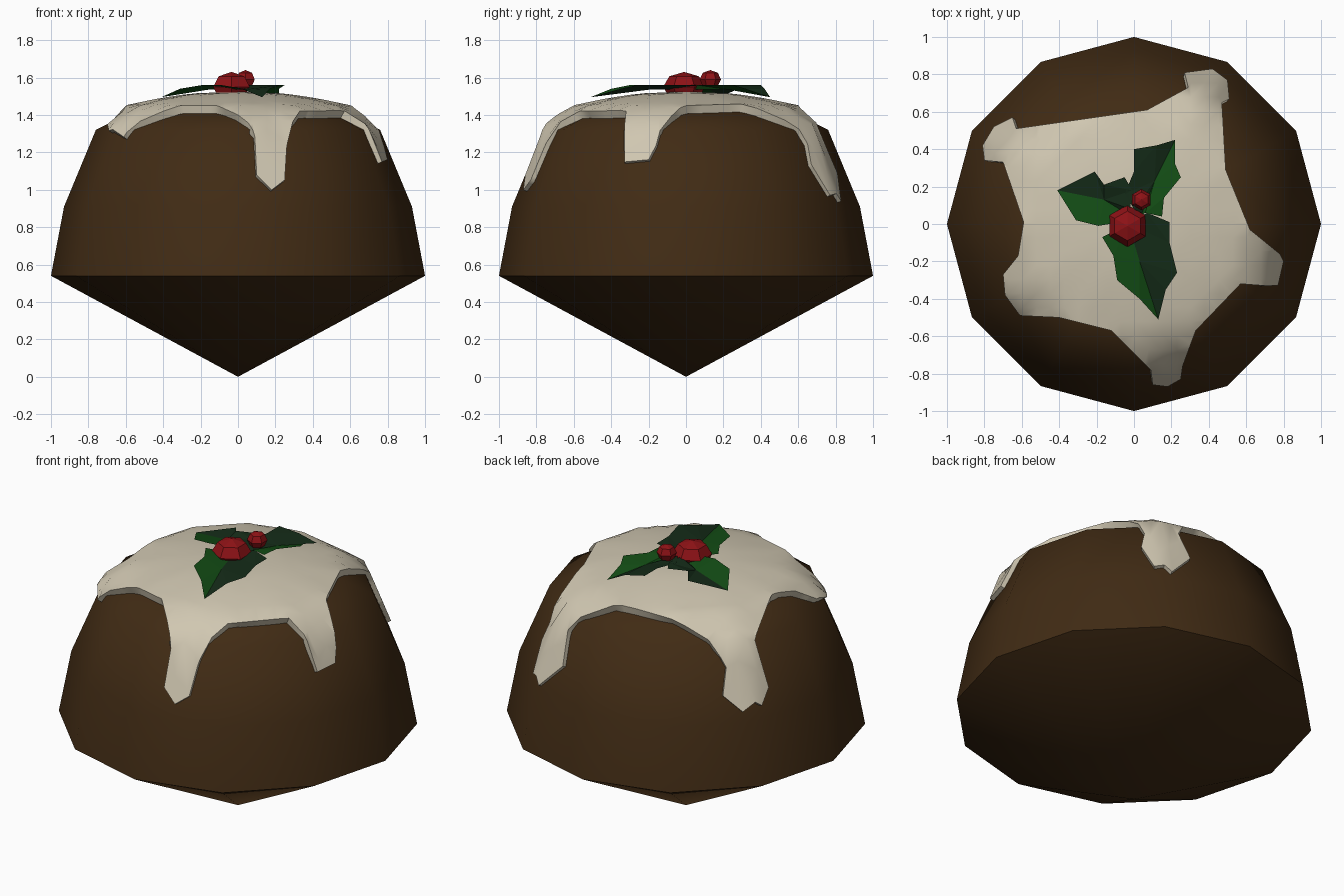
import bpy, bmesh, math
from mathutils import Vector

old = bpy.data.objects.get("Cube")
if old:
    bpy.data.objects.remove(old, do_unlink=True)


def material(name, rgb):
    mat = bpy.data.materials.new(name)
    mat.use_nodes = True
    colour = (*rgb, 1)
    mat.diffuse_color = colour
    shader = next(n for n in mat.node_tree.nodes if n.type == 'BSDF_PRINCIPLED')
    shader.inputs["Base Color"].default_value = colour
    return mat


SPONGE = material("dark brown sponge", (.052, .024, .007))
CREAM = material("cream icing", (.63, .57, .44))
BRIGHT = material("bright leaf green", (.006, .07, .007))
DARK = material("dark leaf green", (.007, .024, .009))
RED = material("berry red", (.27, .006, .008))


def finish(bm, name, mats):
    mesh = bpy.data.meshes.new(name)
    bm.to_mesh(mesh)
    bm.free()
    for mat in mats:
        mesh.materials.append(mat)
    obj = bpy.data.objects.new(name, mesh)
    bpy.context.collection.objects.link(obj)
    return obj


def activate(obj):
    bpy.ops.object.select_all(action='DESELECT')
    obj.select_set(True)
    bpy.context.view_layer.objects.active = obj


def smooth(obj, degrees):
    activate(obj)
    bpy.ops.object.shade_smooth_by_angle(angle=math.radians(degrees))


# Pudding: twelve-sided dome on a shallow point
SIDES = 12
profile = [(0, 0), (1, .54), (.93, .91), (.76, 1.32), (.58, 1.41), (.4, 1.46), (0, 1.49)]
bm = bmesh.new()
line = [bm.verts.new((r, 0, z)) for r, z in profile]
edges = [bm.edges.new(pair) for pair in zip(line, line[1:])]
bmesh.ops.spin(bm, geom=line + edges, cent=(0, 0, 0), axis=(0, 0, 1),
               angle=math.tau, steps=SIDES)
bmesh.ops.remove_doubles(bm, verts=bm.verts, dist=.001)
bmesh.ops.recalc_face_normals(bm, faces=bm.faces)
smooth(finish(bm, "pudding", [SPONGE]), 45)

# Icing: flat drip outline, cut into a grid and draped over the dome
icing_profile = [(0, 1.525), (.25, 1.515), (.42, 1.49), (.61, 1.45), (.78, 1.345), (.95, .92)]


def icing_height(x, y):
    step = math.tau / SIDES
    turn = math.atan2(y, x) % step - step / 2
    r = math.hypot(x, y) * math.cos(turn) / math.cos(step / 2)
    for (r0, z0), (r1, z1) in zip(icing_profile, icing_profile[1:]):
        if r <= r1:
            break
    return z0 + (z1 - z0) * (r - r0) / (r1 - r0)


outline = [(27, 81), (42, 83), (50, 77), (51, 67), (47, 65), (49, 29), (62, -3),
           (78, -16), (80, -20), (77, -33), (70, -33), (57, -32), (33, -57),
           (26, -76), (25, -83), (18, -87), (10, -86), (9, -78), (-12, -57),
           (-40, -50), (-61, -49), (-69, -38), (-70, -27), (-62, -17), (-59, 1),
           (-70, 33), (-80, 34), (-81, 42), (-75, 52), (-65, 57), (-63, 51),
           (7, 61), (29, 73)]
bm = bmesh.new()
bm.faces.new([bm.verts.new((x / 100, y / 100, 0)) for x, y in reversed(outline)])
for axis in (Vector((1, 0, 0)), Vector((0, 1, 0))):
    for i in range(-12, 13):
        bmesh.ops.bisect_plane(bm, geom=bm.verts[:] + bm.edges[:] + bm.faces[:],
                               plane_co=axis * (i * .075 + .004), plane_no=axis)
bmesh.ops.triangulate(bm, faces=bm.faces)
for v in bm.verts:
    v.co.z = icing_height(v.co.x, v.co.y)
bm.normal_update()
if sum(f.normal.z for f in bm.faces) < 0:
    bmesh.ops.reverse_faces(bm, faces=bm.faces)
icing = finish(bm, "icing", [CREAM])
shell = icing.modifiers.new("thickness", 'SOLIDIFY')
shell.thickness = .045
shell.offset = -1
activate(icing)
bpy.ops.object.modifier_apply(modifier=shell.name)
smooth(icing, 50)


# Holly leaves: two halves, each a different green, folded along the midrib
def leaf(name, rib, dark_edge, bright_edge):
    bm = bmesh.new()

    def verts(points, z):
        return [bm.verts.new((x / 100, y / 100, z)) for x, y in points]

    spine = verts(rib, 1.535)
    spine[-1].co.z = 1.495
    for index, edge in enumerate((dark_edge, bright_edge)):
        rim = verts(edge, 1.56)
        rim[-1].co.z = 1.54
        face = bm.faces.new(spine + rim[::-1])
        face.material_index = index
        face.normal_update()
        if face.normal.z < 0:
            face.normal_flip()
    bmesh.ops.triangulate(bm, faces=bm.faces)
    finish(bm, name, [DARK, BRIGHT])


leaf("front_leaf", [(-3, 0), (3, -20), (13, -51)],
     [(7, 6), (19, 1), (19, -10), (23, -26), (17, -35)],
     [(-17, -7), (-11, -17), (-9, -30), (3, -40)])
leaf("back_right_leaf", [(-3, 5), (-16, 13), (-41, 18)],
     [(-2, 8), (-1, 18), (-5, 25), (-16, 21), (-21, 28)],
     [(-7, 1), (-13, 0), (-19, -1), (-31, 2)])
leaf("back_left_leaf", [(4, 5), (11, 23), (22, 45)],
     [(0, 8), (-5, 16), (0, 28), (0, 40), (12, 42)],
     [(6, 6), (15, 4), (16, 14), (25, 25), (22, 32)])


# Faceted berries
def berry(name, centre, size, height):
    bm = bmesh.new()
    bmesh.ops.create_uvsphere(bm, u_segments=6, v_segments=4, radius=1)
    bmesh.ops.scale(bm, vec=(size, size, height), verts=bm.verts)
    bmesh.ops.translate(bm, vec=centre, verts=bm.verts)
    finish(bm, name, [RED])


berry("large_berry", (-.035, -.01, 1.55), .112, .08)
berry("small_berry", (.04, .13, 1.59), .057, .05)
